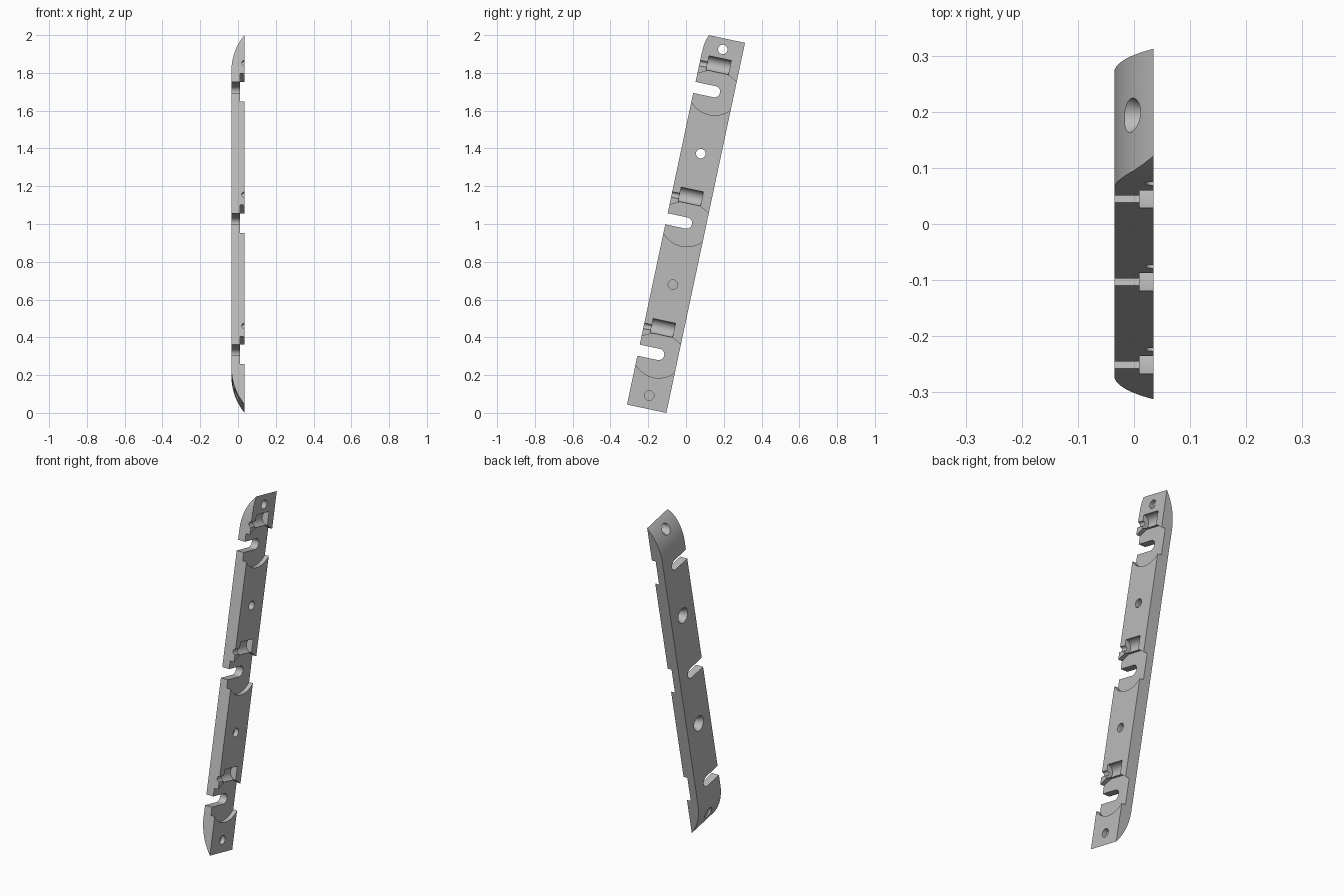
import bpy, bmesh, math
from mathutils import Matrix

HALF_L, HALF_W, HALF_T = 1.0015, 0.1065, 0.035
PITCH = 0.711          # spacing of the repeated cut-outs
FLOOR = 0.01           # level of the recess floor

old = bpy.data.objects.get("Cube")
if old:
    bpy.data.objects.remove(old, do_unlink=True)

grey = bpy.data.materials.new("plain grey")
grey.use_nodes = True
colour = (0.5, 0.5, 0.5, 1)
grey.diffuse_color = colour
grey.node_tree.nodes["Principled BSDF"].inputs["Base Color"].default_value = colour


def make(name, bm):
    bmesh.ops.recalc_face_normals(bm, faces=bm.faces)
    mesh = bpy.data.meshes.new(name)
    bm.to_mesh(mesh)
    bm.free()
    mesh.materials.append(grey)
    ob = bpy.data.objects.new(name, mesh)
    bpy.context.collection.objects.link(ob)
    return ob


def prism(name, points, offset):
    """Extrude a closed outline of 3D points by an offset."""
    bm = bmesh.new()
    face = bm.faces.new([bm.verts.new(p) for p in points])
    new = bmesh.ops.extrude_face_region(bm, geom=[face])["geom"]
    bmesh.ops.translate(bm, vec=offset, verts=[v for v in new if isinstance(v, bmesh.types.BMVert)])
    return make(name, bm)


def plate(name, outline, x0, x1):
    return prism(name, [(x0, v, u) for v, u in outline], (x1 - x0, 0, 0))


def cone(name, axis, centre, r1, r2, depth):
    bm = bmesh.new()
    turn = Matrix.Rotation(math.pi / 2, 4, "Y" if axis == "X" else "X")
    bmesh.ops.create_cone(bm, cap_ends=True, segments=48, radius1=r1, radius2=r2,
                          depth=depth, matrix=Matrix.Translation(centre) @ turn)
    return make(name, bm)


def arc(cv, cu, r, a0, a1, n=24):
    angles = [math.radians(a0 + (a1 - a0) * i / n) for i in range(n + 1)]
    return [(cv + r * math.cos(a), cu + r * math.sin(a)) for a in angles]


# Bar: side profile with the back face curving forward at both ends
R, CURVE = 0.32, 0.2
end = []
for i in range(25):
    d = CURVE * i / 24
    end.append((-HALF_T + R - math.sqrt(R * R - d * d), HALF_L - CURVE + d))
end[-1] = (HALF_T, HALF_L)
profile = end + [(x, -u) for x, u in reversed(end)]
bar = prism("mounting_bar", [(x, -HALF_W, u) for x, u in profile], (0, 2 * HALF_W, 0))

cutters = []
# Rounded upper front corner
cutters.append(plate("corner_cut", [(-0.1066, 0.89), (-0.104, 0.948), (-0.098, 0.977),
                                    (-0.086, 1.01), (-0.15, 1.01), (-0.15, 0.89)], -0.1, 0.1))

for k in range(3):
    s = -k * PITCH
    # Recess with arched lower edge and slanted shoulders
    outline = [(v, u + s) for v, u in arc(0, 0.73, 0.14, 180 + 32, 360 - 32)]
    outline += [(v, u + s) for v, u in [(0.13, 0.658), (0.13, 0.778), (0.053, 0.818),
                                       (-0.053, 0.818), (-0.13, 0.778), (-0.13, 0.658)]]
    cutters.append(plate("recess_cut", outline, FLOOR, 0.1))
    # Open slot with a round end
    slot = arc(0.002, 0.715 + s, 0.03, -90, 90) + [(-0.15, 0.745 + s), (-0.15, 0.685 + s)]
    cutters.append(plate("slot_cut", slot, -0.1, 0.1))
    # Barrel pocket and its narrow groove to the edge
    cutters.append(cone("pocket_cut", "Y", (HALF_T, -0.005, 0.856 + s), 0.039, 0.039, 0.12))
    cutters.append(cone("groove_cut", "Y", (HALF_T, -0.09, 0.847 + s), 0.015, 0.015, 0.1))

# Screw holes, countersunk from the back
for u in (0.943, 0.379, -0.33, -0.93):
    cutters.append(cone("hole_cut", "X", (0, -0.001, u), 0.025, 0.025, 0.3))
    cutters.append(cone("countersink_cut", "X", (-0.015, -0.001, u), 0.046, 0.025, 0.05))

for c in cutters:
    c.hide_render = True
    mod = bar.modifiers.new(c.name, "BOOLEAN")
    mod.operation, mod.solver, mod.object = "DIFFERENCE", "EXACT", c

bpy.context.view_layer.objects.active = bar
bar.select_set(True)
for mod in list(bar.modifiers):
    bpy.ops.object.modifier_apply(modifier=mod.name)
for c in cutters:
    bpy.data.objects.remove(c, do_unlink=True)

for ob in bpy.context.selected_objects:
    ob.select_set(ob == bar)
bpy.ops.object.shade_smooth_by_angle(angle=math.radians(25))

# Lean the bar backwards and stand it on the ground
bar.rotation_euler.x = -math.radians(12)
bar.location.z = HALF_L
